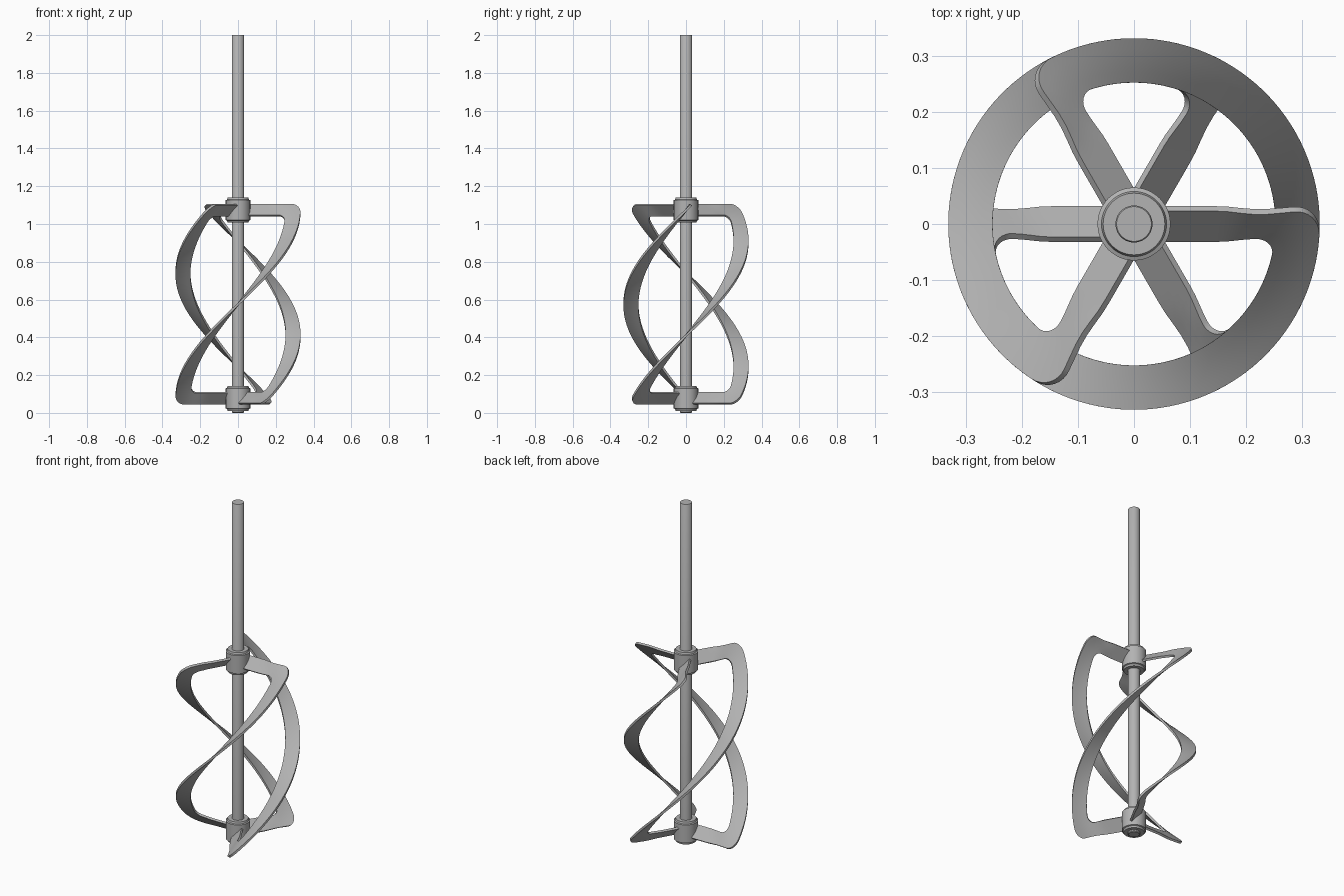
import bpy, bmesh
from math import pi, sin, cos, radians

cube = bpy.data.objects.get("Cube")
if cube:
    bpy.data.objects.remove(cube, do_unlink=True)

steel = bpy.data.materials.new("brushed grey steel")
steel.use_nodes = True
GREY = (0.45, 0.45, 0.45, 1)
steel.diffuse_color = GREY
steel.node_tree.nodes["Principled BSDF"].inputs["Base Color"].default_value = GREY

TOP, BOTTOM = 1.073, 0.077        # arm centre heights
HALF = 0.029                      # half height of an arm
MID = (TOP + BOTTOM) / 2
TWIST = pi / (TOP - BOTTOM)       # half a turn from arm to arm
R_IN, R_OUT = 0.252, 0.331


def finish(name, bm, angle=35):
    bmesh.ops.recalc_face_normals(bm, faces=bm.faces)
    mesh = bpy.data.meshes.new(name)
    bm.to_mesh(mesh)
    bm.free()
    mesh.materials.append(steel)
    obj = bpy.data.objects.new(name, mesh)
    bpy.context.collection.objects.link(obj)
    bpy.ops.object.select_all(action='DESELECT')
    obj.select_set(True)
    bpy.context.view_layer.objects.active = obj
    bpy.ops.object.shade_smooth_by_angle(angle=radians(angle))
    return obj


def lathe(name, profile, sides=48):
    """Revolve a radius/height profile around the vertical axis."""
    bm = bmesh.new()
    rings = [[bm.verts.new((r * cos(2 * pi * i / sides), r * sin(2 * pi * i / sides), z))
              for i in range(sides)] for r, z in profile]
    for a, b in zip(rings, rings[1:]):
        for i in range(sides):
            j = (i + 1) % sides
            bm.faces.new((a[i], a[j], b[j], b[i]))
    bm.faces.new(rings[0])
    bm.faces.new(rings[-1])
    return finish(name, bm)


def edge_line(radius, height, fillet, arm=10, arc=8, strip=36):
    """One edge of the C-shaped blade as radius/height points, top to bottom."""
    start, straight = 0.045, radius - fillet
    half = [(start + (straight - start) * i / arm, height) for i in range(arm)]
    half += [(straight + fillet * sin(pi / 2 * i / arc),
              height - fillet + fillet * cos(pi / 2 * i / arc)) for i in range(arc + 1)]
    low = height - fillet
    half += [(radius, low + (MID - low) * i / strip) for i in range(1, strip + 1)]
    return half + [(r, 2 * MID - z) for r, z in reversed(half[:-1])]


def twist_point(r, z, turn):
    """Straight pitched arms near the hub, blending to a helix at the rim."""
    upper = z > MID
    base = turn if upper else turn - pi
    dz = z - (TOP if upper else BOTTOM)
    a = dz * TWIST
    w = min(1, max(0, (r - 0.15) / 0.1))
    w = w * w * (3 - 2 * w)
    x = r * (1 - w) + r * cos(a) * w
    y = 0.3 * a * (1 - w) + r * sin(a) * w
    return (x * cos(base) - y * sin(base), x * sin(base) + y * cos(base), z)


def blade(name, turn, across=4):
    outer = edge_line(R_OUT, TOP + HALF, 0.045)
    inner = edge_line(R_IN, TOP - HALF, 0.035)
    bm = bmesh.new()
    rows = []
    for (ro, zo), (ri, zi) in zip(outer, inner):
        rows.append([bm.verts.new(twist_point(ro + (ri - ro) * k / across,
                                              zo + (zi - zo) * k / across, turn))
                     for k in range(across + 1)])
    for a, b in zip(rows, rows[1:]):
        for k in range(across):
            bm.faces.new((a[k], a[k + 1], b[k + 1], b[k]))
    obj = finish(name, bm)
    solid = obj.modifiers.new("plate thickness", 'SOLIDIFY')
    solid.thickness = 0.012
    solid.offset = 0
    # Apply the thickness, then keep the rims crisp
    bpy.ops.object.modifier_apply(modifier=solid.name)
    bpy.ops.object.shade_smooth_by_angle(angle=radians(35))


# Central shaft with small end chamfers
lathe("shaft", [(0.029, 0), (0.033, 0.004), (0.033, 1.997), (0.031, 2)])

# Hubs with chamfered shoulders
for name, z in (("upper_hub", TOP), ("lower_hub", BOTTOM)):
    lathe(name, [(0.039, z - 0.066), (0.055, z - 0.066), (0.058, z - 0.056),
                 (0.065, z - 0.053), (0.065, z + 0.053), (0.058, z + 0.056),
                 (0.055, z + 0.066), (0.039, z + 0.066)])

# Three twisted blades
for i in range(3):
    blade(f"twisted_blade_{i + 1}", i * 2 * pi / 3)
